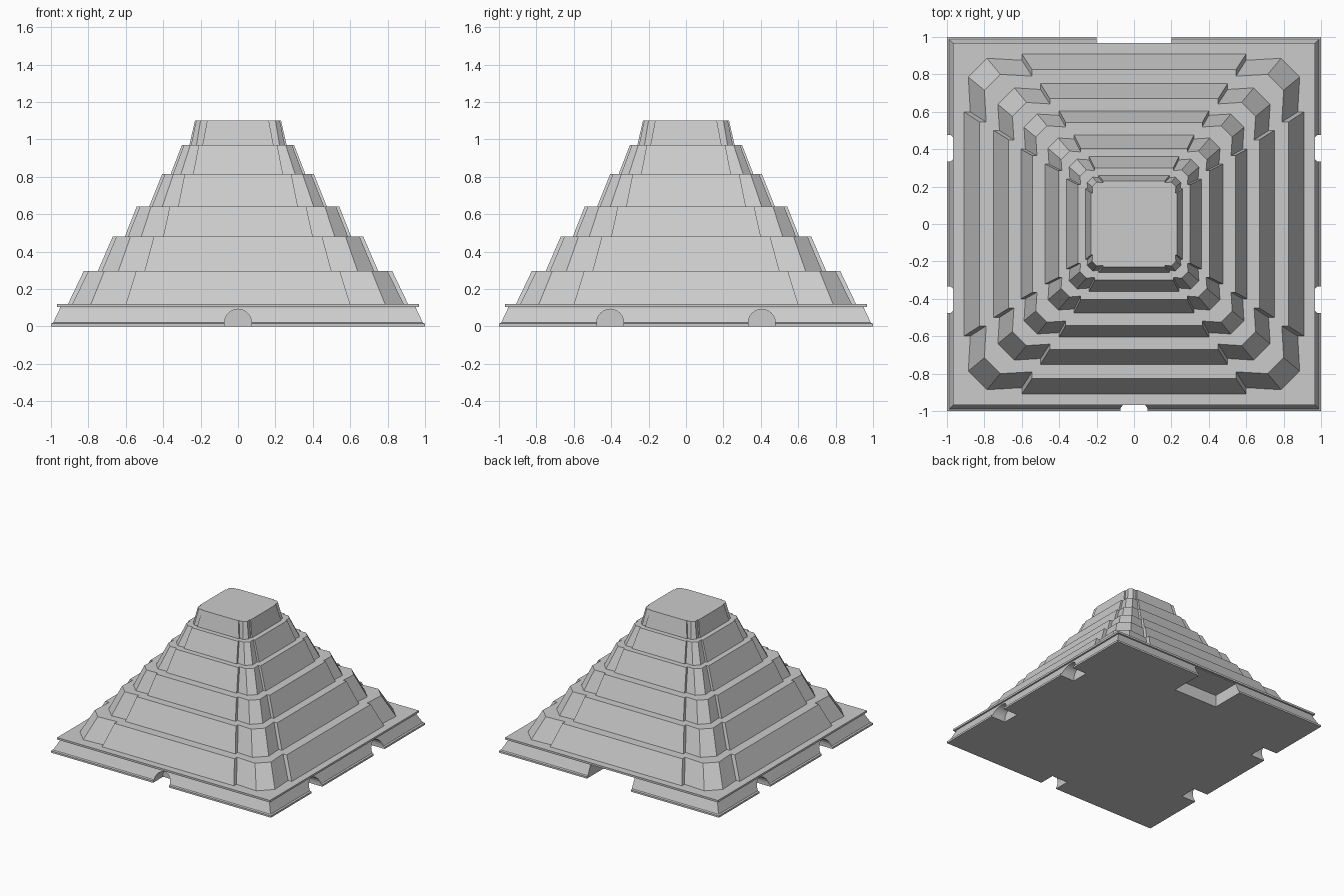
import bpy, bmesh
from math import sin, cos, pi
from mathutils import Matrix, Vector

if "Cube" in bpy.data.objects:
    bpy.data.objects.remove(bpy.data.objects["Cube"])


def loft(name, rings, spin=0.0):
    """Skin a stack of equal-length point rings and cap both ends."""
    bm = bmesh.new()
    rows = [[bm.verts.new(p) for p in ring] for ring in rings]
    n = len(rows[0])
    for a, b in zip(rows, rows[1:]):
        for i in range(n):
            j = (i + 1) % n
            bm.faces.new((a[i], a[j], b[j], b[i]))
    bm.faces.new(rows[0][::-1])
    bm.faces.new(rows[-1])
    bm.transform(Matrix.Rotation(spin, 4, 'Z'))
    bmesh.ops.recalc_face_normals(bm, faces=bm.faces)
    me = bpy.data.meshes.new(name)
    bm.to_mesh(me)
    bm.free()
    ob = bpy.data.objects.new(name, me)
    bpy.context.collection.objects.link(ob)
    return ob


def around(quarter, z):
    """Repeat a quarter outline four times about the z axis."""
    pts = []
    for k in range(4):
        c, s = (1, 0, -1, 0)[k], (0, 1, 0, -1)[k]
        pts += [Vector((c * x - s * y, s * x + c * y, z)) for x, y in quarter]
    return pts


def terrace_ring(w, l, c, k, z):
    """Projecting wall panels (w, half length l) with recessed chamfered corners (c, k)."""
    c1 = c - 0.012 * c
    return around([(w, l), (c1, l), (c, k), (k, c), (l, c1), (l, w)], z)


# Sloped base plinth with an overhanging lip
base_profile = [(1.0, 0), (1.0, 0.015), (0.988, 0.02), (0.953, 0.095),
                (0.953, 0.104), (0.967, 0.104), (0.967, 0.12)]
base = loft("base_plinth", [around([(r, r)], z) for r, z in base_profile])

# Arched openings: one in front, two on each side
arch = [(-0.072, -0.05)] + [(-0.072 * cos(a * pi / 12), 0.02 + 0.072 * sin(a * pi / 12))
                            for a in range(13)] + [(0.072, -0.05)]
cutters = []
for offset, spin in ((0, 0), (0.405, pi / 2), (-0.405, pi / 2),
                     (0.405, -pi / 2), (-0.405, -pi / 2)):
    rings = [[(x + offset, y, z) for x, z in arch] for y in (-1.1, -0.87)]
    cutters.append(loft("arch_cutter", rings, spin))

# Wide rectangular opening at the back
notch = [(-0.2, 0.72), (0.2, 0.72), (0.2, 1.1), (-0.2, 1.1)]
cutters.append(loft("notch_cutter", [[(x, y, z) for x, y in notch] for z in (-0.05, 0.098)]))

for cutter in cutters:
    cutter.hide_render = True
    mod = base.modifiers.new("opening", 'BOOLEAN')
    mod.operation = 'DIFFERENCE'
    mod.solver = 'EXACT'
    mod.object = cutter
    bpy.context.view_layer.objects.active = base
    bpy.ops.object.modifier_apply(modifier=mod.name)
    bpy.data.objects.remove(cutter)

# Six terraces: z range, then (wall, panel half length, corner, chamfer) at bottom and top
terraces = [
    (0.118, 0.295, (0.91, 0.60, 0.887, 0.787), (0.825, 0.545, 0.800, 0.715)),
    (0.295, 0.480, (0.75, 0.50, 0.728, 0.640), (0.670, 0.450, 0.650, 0.575)),
    (0.480, 0.640, (0.605, 0.40, 0.588, 0.517), (0.542, 0.365, 0.525, 0.465)),
    (0.640, 0.815, (0.475, 0.32, 0.460, 0.405), (0.405, 0.285, 0.390, 0.345)),
    (0.815, 0.970, (0.36, 0.24, 0.347, 0.305), (0.300, 0.210, 0.289, 0.255)),
    (0.970, 1.100, (0.26, 0.19, 0.251, 0.222), (0.230, 0.165, 0.224, 0.200)),
]
rings = []
for z0, z1, low, high in terraces:
    rings.append(terrace_ring(*low, z0))
    middle = [(a + b) / 2 for a, b in zip(low, high)]
    rings.append(terrace_ring(*middle, (z0 + z1) / 2))
    rings.append(terrace_ring(*high, z1))
loft("stepped_terraces", rings)
